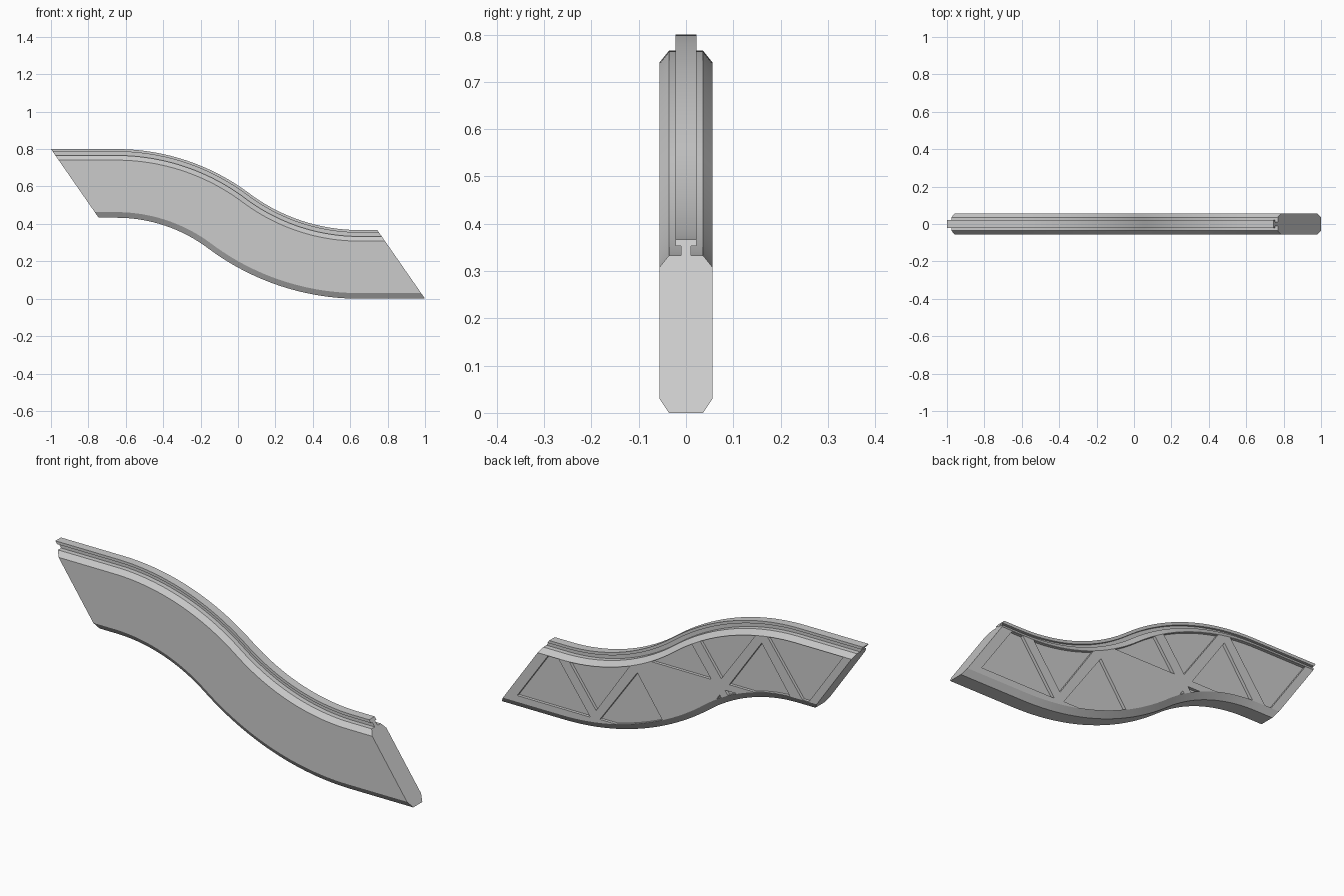
import bpy, bmesh, math

if "Cube" in bpy.data.objects:
    bpy.data.objects.remove(bpy.data.objects["Cube"])

H = 0.367            # full section height, rail included
SLANT = 0.695        # end cut: x shift per unit of height
THETA = 2 * math.atan(0.433 / 1.3)
R1, R2 = 0.60 / math.sin(THETA), 0.70 / math.sin(THETA)
N = 24
DEPTH = 0.015        # panel recess depth
W = 0.056            # half width


def stations():
    """Frames (function of height h -> x, z) along the S-shaped path."""
    mid_hi, mid_lo = 0.8 - H / 2, H / 2
    out = [lambda h: (-1 + SLANT * (H - h), 0.8 - H + h)]
    for i in range(N + 1):                       # convex arc
        a = THETA * i / N
        out.append(lambda h, a=a: (-0.65 + (R1 + h - H / 2) * math.sin(a),
                                   mid_hi - R1 + (R1 + h - H / 2) * math.cos(a)))
    for i in range(1, N + 1):                    # concave arc
        a = THETA * (1 - i / N)
        out.append(lambda h, a=a: (0.65 - (R2 - h + H / 2) * math.sin(a),
                                   mid_lo + R2 - (R2 - h + H / 2) * math.cos(a)))
    out.append(lambda h: (1 - SLANT * h, h))
    return out


def finish(name, bm):
    bmesh.ops.recalc_face_normals(bm, faces=bm.faces)
    me = bpy.data.meshes.new(name)
    bm.to_mesh(me)
    bm.free()
    ob = bpy.data.objects.new(name, me)
    bpy.context.collection.objects.link(ob)
    return ob


def sweep(name, sections):
    """Sweep closed (y, h) sections along the path."""
    bm = bmesh.new()
    for sec in sections:
        rings = []
        for f in stations():
            rings.append([bm.verts.new((f(h)[0], y, f(h)[1])) for y, h in sec])
        n = len(sec)
        for a, b in zip(rings, rings[1:]):
            for i in range(n):
                j = (i + 1) % n
                bm.faces.new((a[i], a[j], b[j], b[i]))
        bm.faces.new(rings[0])
        bm.faces.new(rings[-1])
    return finish(name, bm)


def prisms(name, polys, spans):
    """Extrude (x, z) polygons between y spans."""
    bm = bmesh.new()
    for y0, y1 in spans:
        for p in polys:
            a = [bm.verts.new((x, y0, z)) for x, z in p]
            b = [bm.verts.new((x, y1, z)) for x, z in p]
            bm.faces.new(a)
            bm.faces.new(b)
            for i in range(len(p)):
                j = (i + 1) % len(p)
                bm.faces.new((a[i], a[j], b[j], b[i]))
    return finish(name, bm)


def boolean(ob, other, op):
    m = ob.modifiers.new("cut", 'BOOLEAN')
    m.operation, m.object, m.solver = op, other, 'EXACT'
    bpy.context.view_layer.objects.active = ob
    bpy.ops.object.modifier_apply(modifier=m.name)
    bpy.data.objects.remove(other)


# Beam: chamfered body with a T-shaped rail on top
half = [(0.036, 0), (W, 0.03), (W, 0.308), (0.036, 0.333), (0.011, 0.333),
        (0.011, 0.353), (0.022, 0.353), (0.022, H)]
beam = sweep("curved_beam", [half + [(-y, h) for y, h in reversed(half)]])

# Side bands that limit the recesses to the flat part of each side
lo, hi = 0.0315, 0.3065
band = sweep("side_bands", [[(s * 0.03, lo), (s * 0.08, lo), (s * 0.08, hi), (s * 0.03, hi)]
                            for s in (-1, 1)])

# Recessed panels between the truss ribs
panels = [
    [(-0.955, 0.80), (-0.705, 0.44), (-0.44, 0.80)],
    [(-0.46, 0.69), (-0.64, 0.432), (-0.28, 0.432)],
    [(-0.484, 0.80), (-0.235, 0.45), (0.024, 0.80)],
    [(-0.18, 0.432), (0.10, 0.81), (0.50, 0.432)],
    [(-0.20, 0.398), (0.205, 0.398), (-0.013, 0.10), (-0.001, 0.10)],
    [(-0.35, 0.398), (-0.255, 0.398), (-0.33, 0.30)],
    [(-0.226, 0.366), (-0.26, 0.32), (-0.195, 0.32)],
    [(0.232, 0.355), (0.03, 0.065), (0.44, 0.065)],
    [(0.19, 0.50), (0.461, 0.104), (0.75, 0.50)],
    [(0.493, 0.062), (0.90, 0.062), (0.70, 0.348)],
]
cutter = prisms("panel_cutter", panels, [(-0.07, -W + DEPTH), (W - DEPTH, 0.07)])
boolean(cutter, band, 'INTERSECT')
boolean(beam, cutter, 'DIFFERENCE')

bpy.ops.object.select_all(action='DESELECT')
beam.select_set(True)
bpy.context.view_layer.objects.active = beam
bpy.ops.object.shade_smooth_by_angle(angle=math.radians(25))
